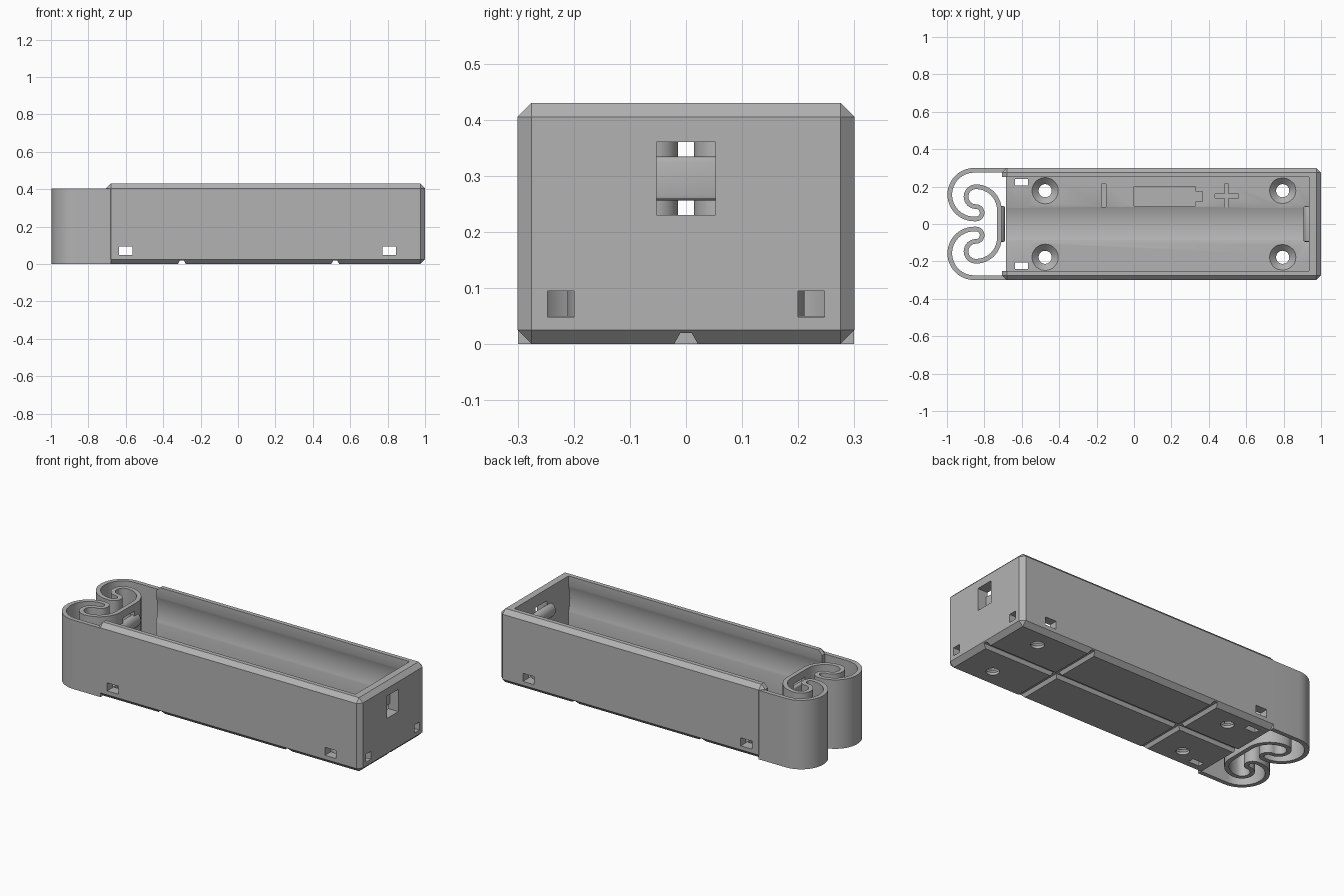
import bpy, bmesh, math
from mathutils import Vector, Matrix

if "Cube" in bpy.data.objects:
    bpy.data.objects.remove(bpy.data.objects["Cube"], do_unlink=True)

grey = bpy.data.materials.new("matte grey")
grey.use_nodes = True
tone = (0.45, 0.45, 0.45, 1)
grey.diffuse_color = tone
grey.node_tree.nodes["Principled BSDF"].inputs["Base Color"].default_value = tone


def make(name, bm):
    bmesh.ops.recalc_face_normals(bm, faces=bm.faces)
    mesh = bpy.data.meshes.new(name)
    bm.to_mesh(mesh)
    bm.free()
    mesh.materials.append(grey)
    ob = bpy.data.objects.new(name, mesh)
    bpy.context.collection.objects.link(ob)
    return ob


def box(name, x, y, z, chamfer=0):
    bm = bmesh.new()
    size = [b - a for a, b in (x, y, z)]
    mid = [(a + b) / 2 for a, b in (x, y, z)]
    bmesh.ops.create_cube(bm, size=1, matrix=Matrix.Translation(mid) @ Matrix.Diagonal((*size, 1)))
    if chamfer:
        bmesh.ops.bevel(bm, geom=bm.edges[:], offset=chamfer, segments=1, affect='EDGES')
    return make(name, bm)


def prism(name, points, move):
    """Extrude a closed outline of 3D points."""
    bm = bmesh.new()
    face = bm.faces.new([bm.verts.new(p) for p in points])
    out = bmesh.ops.extrude_face_region(bm, geom=[face])
    verts = [v for v in out["geom"] if isinstance(v, bmesh.types.BMVert)]
    bmesh.ops.translate(bm, verts=verts, vec=move)
    return make(name, bm)


def cone(name, r1, r2, depth, matrix, sides=48):
    bm = bmesh.new()
    bmesh.ops.create_cone(bm, cap_ends=True, segments=sides, radius1=r1, radius2=r2,
                          depth=depth, matrix=matrix)
    return make(name, bm)


def bake(ob):
    bpy.context.view_layer.update()
    ev = ob.evaluated_get(bpy.context.evaluated_depsgraph_get())
    mesh = bpy.data.meshes.new_from_object(ev)
    ob.modifiers.clear()
    ob.data = mesh


def cut(ob, cutters):
    for c in cutters:
        m = ob.modifiers.new("cut", 'BOOLEAN')
        m.operation, m.solver, m.object = 'DIFFERENCE', 'EXACT', c
    bake(ob)
    for c in cutters:
        bpy.data.objects.remove(c, do_unlink=True)


def smooth(ob):
    bpy.ops.object.select_all(action='DESELECT')
    ob.select_set(True)
    bpy.context.view_layer.objects.active = ob
    bpy.ops.object.shade_smooth_by_angle(angle=math.radians(25))


FLOOR, INNER, END, MID = 0.05, 0.25, 0.935, 0.295
WINDOW = (-0.053, 0.053), (0.23, 0.36)
LOW = (0.048, 0.095)

# Tray: chamfered block, hollowed, with a shallow round channel
tray = box("tray", (-0.705, 1), (-0.3, 0.3), (0, 0.43), 0.025)
cuts = [
    box("hollow", (-0.8, END), (-INNER, INNER), (FLOOR, 0.6)),
    box("open_end", (-0.8, -0.685), (-INNER, INNER), (-0.1, 0.6)),
    cone("channel", 0.262, 0.262, END + 0.8,
         Matrix.Translation(((END - 0.8) / 2, 0, MID)) @ Matrix.Rotation(math.pi / 2, 4, 'Y'), 96),
    box("contact_window", (0.9, 1.1), *WINDOW),
]

# Wire openings in the walls and floor
for x in (-0.6, 0.808):
    cuts.append(box("side_window", (x - 0.036, x + 0.036), (-0.4, 0.4), LOW))
for s in (-1, 1):
    y = sorted((s * 0.2, s * 0.247))
    cuts.append(box("end_window", (0.9, 1.1), y, LOW))
    y = sorted((s * 0.205, s * 0.24))
    cuts.append(box("floor_slot", (-0.636, -0.566), y, (-0.1, 0.08)))

# Countersunk screw holes
for x in (-0.475, 0.795):
    for y in (-0.178, 0.178):
        cuts.append(cone("screw_hole", 0.035, 0.035, 0.3, Matrix.Translation((x, y, 0))))
        cuts.append(cone("countersink", 0.03, 0.08, 0.05, Matrix.Translation((x, y, 0.035))))

# Grooves under the floor
half = ((-0.024, -0.005), (-0.01, 0.02), (0.01, 0.02), (0.024, -0.005))
cuts.append(prism("long_groove", [(-1, y, z) for y, z in half], (3, 0, 0)))
for x in (-0.3, 0.52):
    cuts.append(prism("cross_groove", [(x + a, -0.5, z) for a, z in half], (0, 1, 0)))

# Engraved polarity marks
DEEP = (0.04, 0.07)
cuts += [
    box("minus_mark", (-0.175, -0.15), (0.09, 0.215), DEEP),
    prism("cell_mark", [(x, y, DEEP[0]) for x, y in (
        (0, 0.095), (0.33, 0.095), (0.33, 0.12), (0.365, 0.12),
        (0.365, 0.175), (0.33, 0.175), (0.33, 0.2), (0, 0.2))], (0, 0, 0.03)),
    box("plus_bar_a", (0.432, 0.558), (0.139, 0.161), DEEP),
    box("plus_bar_b", (0.484, 0.506), (0.087, 0.213), DEEP),
]
cut(tray, cuts)
smooth(tray)


# Spring strip: tangent arcs from the wall to the contact plate, then mirrored
def arc(cx, cy, r, a, b, n=24):
    return [Vector((cx + r * math.cos(t), cy + r * math.sin(t)))
            for t in (math.radians(a + (b - a) * i / n) for i in range(n + 1))]


path = [Vector((-0.68, 0.287))]
for seg in (arc(-0.855, 0.157, 0.13, 90, 270), arc(-0.845, 0.06, 0.033, -90, 90),
            arc(-0.845, 0.146, 0.053, -90, -270), arc(-0.845, 0.074, 0.125, 90, 0)):
    path += [p for p in seg if (p - path[-1]).length > 1e-3]
path += [Vector((p.x, -p.y)) for p in reversed(path)]
sides = [], []
for i, p in enumerate(path):
    t = (path[min(i + 1, len(path) - 1)] - path[max(i - 1, 0)]).normalized()
    n = Vector((-t.y, t.x)) * 0.0125
    sides[0].append(p + n)
    sides[1].append(p - n)
outline = sides[0] + sides[1][::-1]
spring = prism("spring_end", [(p.x, p.y, 0) for p in outline], (0, 0, 0.403))
cut(spring, [box("plate_window", (-0.76, -0.69), *WINDOW)])
smooth(spring)


# Rounded contact bars on the plate and the end wall
def contact_bar(name, x, s):
    pts = [(x + s * 0.03 * math.sin(t), -0.095, MID + 0.039 * math.cos(t))
           for t in (math.pi * i / 12 for i in range(13))]
    pts += [(x - s * 0.01, -0.095, MID - 0.039), (x - s * 0.01, -0.095, MID + 0.039)]
    bar = prism(name, pts, (0, 0.19, 0))
    m = bar.modifiers.new("round", 'BEVEL')
    m.width, m.segments, m.angle_limit = 0.01, 3, math.radians(60)
    bake(bar)
    smooth(bar)


contact_bar("spring_contact_bar", -0.72, 1)
contact_bar("end_contact_bar", END, -1)
